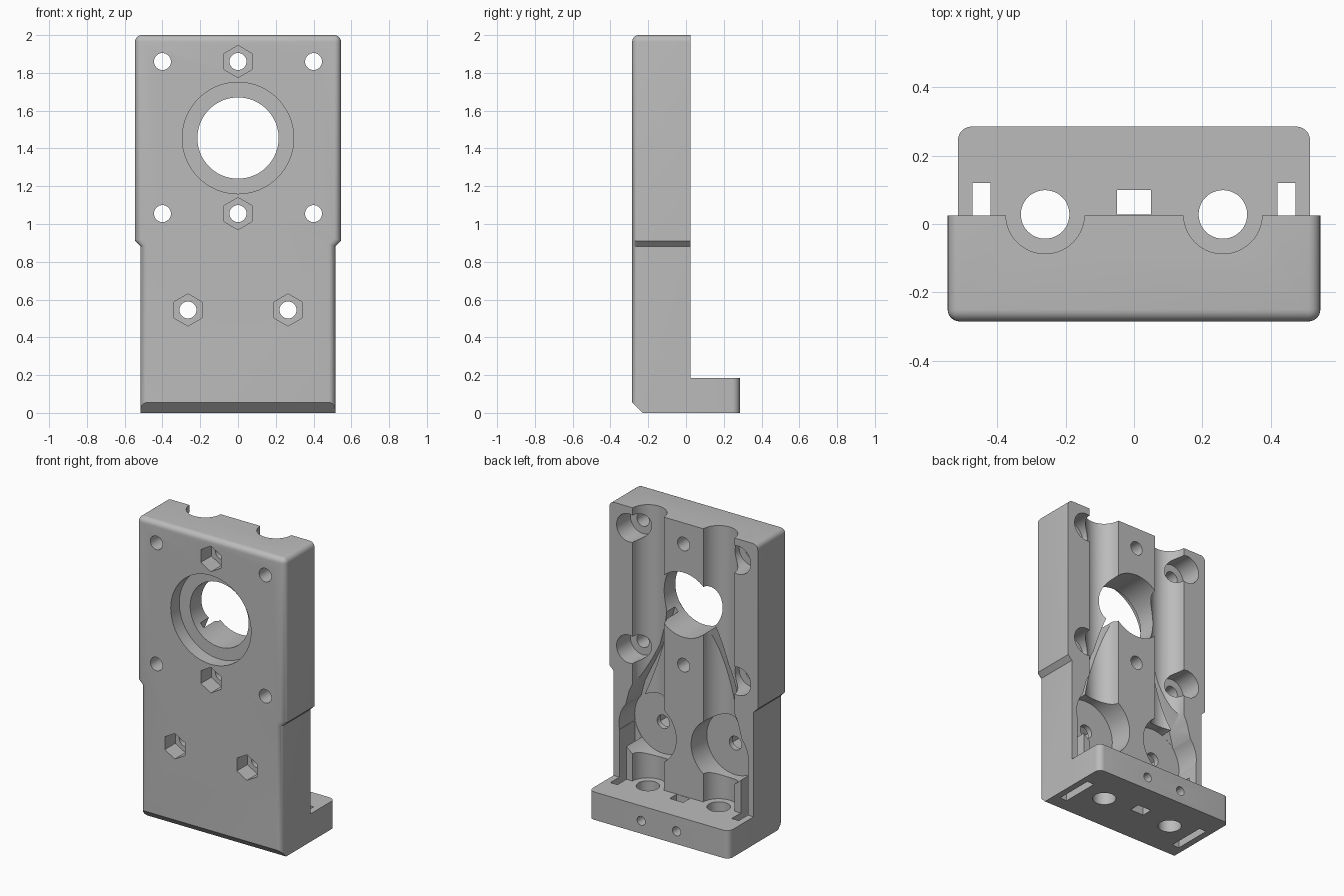
import bpy, bmesh, math
from mathutils import Vector

if "Cube" in bpy.data.objects:
    bpy.data.objects.remove(bpy.data.objects["Cube"], do_unlink=True)

FRONT, BACK, FOOT_BACK, FOOT_TOP = -0.285, 0.025, 0.285, 0.185
FLOOR = -0.14          # depth of the belt pockets
ROD_X, ROD_Y = 0.26, 0.028

grey = bpy.data.materials.new("plain grey")
grey.use_nodes = True
grey.diffuse_color = (0.5, 0.5, 0.5, 1)
grey.node_tree.nodes["Principled BSDF"].inputs["Base Color"].default_value = (0.5, 0.5, 0.5, 1)


def circle(cx, cy, r, n=64, turn=0.0):
    return [(cx + r * math.cos(turn + math.tau * i / n),
             cy + r * math.sin(turn + math.tau * i / n)) for i in range(n)]


def rect(x0, y0, x1, y1):
    return [(x0, y0), (x1, y0), (x1, y1), (x0, y1)]


def mirrored(points):
    return [(-x, y) for x, y in points]


def place(axis, p, d):
    """Point p of a flat outline, at depth d along the axis."""
    return {"x": (d, p[0], p[1]), "y": (p[0], d, p[1]), "z": (p[0], p[1], d)}[axis]


def prism(name, axis, points, lo, hi, bevel=None, radius=0.0):
    """Extrude an outline along an axis, rounding the edges picked by a rule."""
    bm = bmesh.new()
    a = [bm.verts.new(place(axis, p, lo)) for p in points]
    b = [bm.verts.new(place(axis, p, hi)) for p in points]
    bm.faces.new(a)
    bm.faces.new(b)
    for i in range(len(points)):
        j = (i + 1) % len(points)
        bm.faces.new((a[i], a[j], b[j], b[i]))
    bmesh.ops.recalc_face_normals(bm, faces=bm.faces[:])
    if bevel:
        edges = [e for e in bm.edges if bevel(e.verts[0].co, e.verts[1].co)]
        bmesh.ops.bevel(bm, geom=edges, offset=radius, segments=6, profile=0.5, affect='EDGES')
    mesh = bpy.data.meshes.new(name)
    bm.to_mesh(mesh)
    bm.free()
    mesh.materials.append(grey)
    obj = bpy.data.objects.new(name, mesh)
    bpy.context.collection.objects.link(obj)
    return obj


def combine(target, tool, operation):
    tool.hide_render = True
    mod = target.modifiers.new("combine", 'BOOLEAN')
    mod.operation, mod.solver, mod.object = operation, 'EXACT', tool
    bpy.context.view_layer.objects.active = target
    bpy.ops.object.modifier_apply(modifier=mod.name)
    bpy.data.objects.remove(tool, do_unlink=True)


# Main plate: wide upper part, slightly narrower lower part
side = [(0.515, 0), (0.515, 0.88), (0.545, 0.91), (0.545, 2)]


def plate_edge(p, q):
    front = p.y < FRONT + 0.001 and q.y < FRONT + 0.001 and max(p.z, q.z) > 0.01
    top_corner = min(p.z, q.z) > 1.99 and abs(p.y - q.y) > 0.1
    return front or top_corner


plate = prism("mounting_plate", "y", side + mirrored(side)[::-1], FRONT, BACK, plate_edge, 0.035)

# Foot with rounded back corners
foot = prism("foot", "z", rect(-0.515, -0.1, 0.515, FOOT_BACK), 0, FOOT_TOP,
             lambda p, q: min(p.y, q.y) > 0.2 and abs(p.z - q.z) > 0.1, 0.04)
combine(plate, foot, 'UNION')


def cut(axis, points, lo, hi):
    combine(plate, prism("cutter", axis, points, lo, hi), 'DIFFERENCE')


# Chamfer on the bottom front edge
cut("x", [(FRONT - 0.05, -0.05), (FRONT + 0.105, -0.05), (FRONT - 0.05, 0.105)], -1, 1)

# Large motor opening with a shallow front recess
cut("y", circle(0, 1.455, 0.215, 96), -1, 1)
cut("y", circle(0, 1.455, 0.295, 96), -1, FRONT + 0.09)

# Bolt holes with hexagonal nut recesses on the front
for x, z in ((0, 1.86), (0, 1.055), (ROD_X + 0.005, 0.545), (-ROD_X - 0.005, 0.545)):
    cut("y", circle(x, z, 0.045, 32), -1, 0.2)
    cut("y", circle(x, z, 0.085, 6, math.pi / 2), -1, FRONT + 0.11)

for s in (1, -1):
    def sided(points):
        return points if s == 1 else mirrored(points)

    # Rod grooves above and below, and the rod hole through the foot
    cut("z", circle(s * ROD_X, ROD_Y, 0.115), 0.7, 2.1)
    cut("z", circle(s * ROD_X, ROD_Y, 0.115), FOOT_TOP, 0.45)
    cut("z", circle(s * ROD_X, ROD_Y, 0.071, 48), -0.1, 0.3)

    # Corner screw holes, counterbored from the back
    for z in (1.86, 1.055):
        cut("y", circle(s * 0.4, z, 0.045, 32), -1, 1)
        cut("y", circle(s * 0.4, z, 0.093, 48), -0.12, 0.2)

    # Round idler pocket, slanting belt channel and belt slot
    cut("y", circle(s * 0.265, 0.545, 0.21), FLOOR, 0.1)
    cut("y", sided([(0.474, 0.5), (0.40, 0.78), (0.25, 1.09), (0.17, 1.36),
                    (0.13, 1.38), (0.34, 0.745), (0.38, 0.5)]), FLOOR + 0.001, 0.1)
    cut("z", sided(rect(0.42, FLOOR + 0.002, 0.472, 0.12)), -0.1, 0.55)

    # Screw hole in the back of the foot
    cut("y", circle(s * 0.13, 0.085, 0.03, 24), -0.1, 0.4)

# Centre slot through the foot
cut("z", rect(-0.05, 0.028, 0.05, 0.1), -0.1, 0.3)

bpy.ops.object.select_all(action='DESELECT')
plate.select_set(True)
bpy.context.view_layer.objects.active = plate
bpy.ops.object.shade_smooth_by_angle(angle=math.radians(30))
